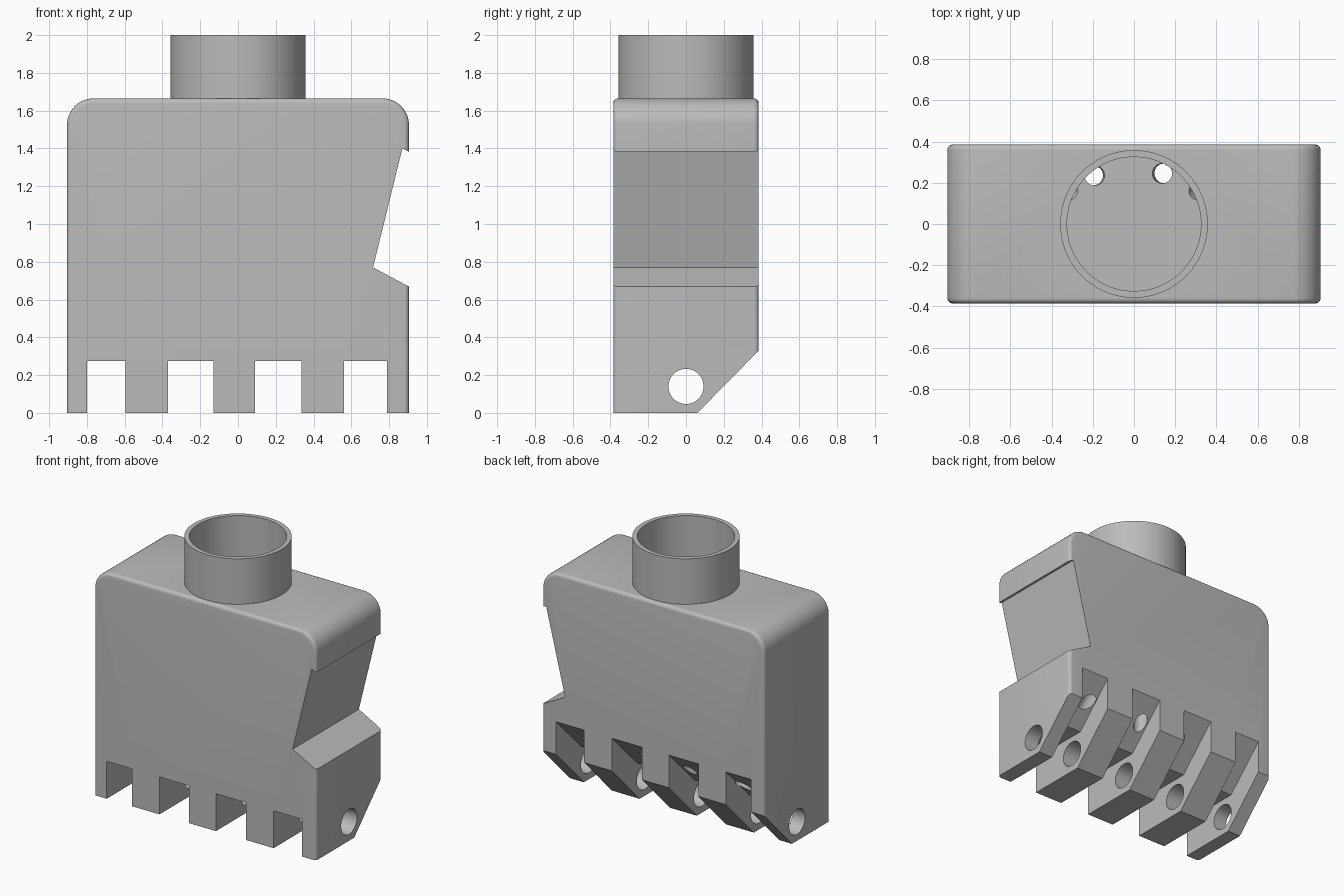
import bpy, bmesh
from math import sin, cos, pi
from mathutils import Vector

if "Cube" in bpy.data.objects:
    bpy.data.objects.remove(bpy.data.objects["Cube"], do_unlink=True)

grey = bpy.data.materials.new("plain grey")
grey.use_nodes = True
grey.diffuse_color = (0.5, 0.5, 0.5, 1)
grey.node_tree.nodes["Principled BSDF"].inputs["Base Color"].default_value = (0.5, 0.5, 0.5, 1)


def make_object(name, bm):
    bmesh.ops.recalc_face_normals(bm, faces=bm.faces)
    mesh = bpy.data.meshes.new(name)
    bm.to_mesh(mesh)
    bm.free()
    mesh.materials.append(grey)
    obj = bpy.data.objects.new(name, mesh)
    bpy.context.collection.objects.link(obj)
    return obj


def prism(name, points, start, depth, fillet=0):
    """Extrude a closed 3D outline, optionally rounding both rims above the base."""
    bm = bmesh.new()
    face = bm.faces.new([bm.verts.new(Vector(p) + Vector(start)) for p in points])
    new = bmesh.ops.extrude_face_region(bm, geom=[face])["geom"]
    bmesh.ops.translate(bm, vec=depth, verts=[v for v in new if isinstance(v, bmesh.types.BMVert)])
    if fillet:
        bm.normal_update()
        rims = [e for e in bm.edges
                if abs(e.verts[0].co.y - e.verts[1].co.y) < 1e-4
                and max(v.co.z for v in e.verts) > 0.01]
        bmesh.ops.bevel(bm, geom=rims, offset=fillet, segments=5, profile=0.5, affect='EDGES')
    return make_object(name, bm)


def rod(name, a, b, radius, sides=48):
    """Cylinder between two points."""
    a, b = Vector(a), Vector(b)
    bm = bmesh.new()
    bmesh.ops.create_cone(bm, cap_ends=True, segments=sides, radius1=radius,
                          radius2=radius, depth=(b - a).length)
    turn = Vector((0, 0, 1)).rotation_difference(b - a).to_matrix().to_4x4()
    bm.transform(turn)
    bmesh.ops.translate(bm, vec=(a + b) / 2, verts=bm.verts)
    return make_object(name, bm)


def combine(target, tool, operation='DIFFERENCE'):
    mod = target.modifiers.new("combine", 'BOOLEAN')
    mod.operation, mod.object, mod.solver = operation, tool, 'EXACT'
    bpy.context.view_layer.objects.active = target
    bpy.ops.object.modifier_apply(modifier=mod.name)
    bpy.data.objects.remove(tool, do_unlink=True)


# Block with rounded upper corners and softened rims
HALF_X, HALF_Y, TOP, R = 0.905, 0.385, 1.665, 0.14
outline = [(-HALF_X, 0, 0), (HALF_X, 0, 0)]
for side, first in ((1, 0), (-1, pi / 2)):
    for i in range(13):
        a = first + i * pi / 24
        outline.append((side * (HALF_X - R) + R * cos(a), 0, TOP - R + R * sin(a)))
body = prism("nozzle_body", outline, (0, -HALF_Y, 0), (0, 2 * HALF_Y, 0), fillet=0.025)

# Angled notch in the side
notch = [(1.1, 0, 1.29), (0.87, 0, 1.4), (0.715, 0, 0.77), (1.1, 0, 0.565)]
combine(body, prism("notch_cutter", notch, (0, -1, 0), (0, 2, 0)))

# Sloped lower back edge
slope = [(0, 0.06, 0), (0, 0.385, 0.33), (0, 0.6, 0.55), (0, 0.6, -0.2), (0, -0.14, -0.2)]
combine(body, prism("slope_cutter", slope, (-1, 0, 0), (2, 0, 0)))

# Slots between the lower teeth, rising towards the back
slot = [(0, -0.6, -0.1), (0, -0.6, 0.275), (0, 0.09, 0.275), (0, 0.385, 0.57),
        (0, 0.6, 0.785), (0, 0.6, -0.1)]
slot_spans = [(-0.80, -0.595), (-0.37, -0.13), (0.09, 0.335), (0.56, 0.79)]
for left, right in slot_spans:
    combine(body, prism("slot_cutter", slot, (left, 0, 0), (right - left, 0, 0)))

# Hinge pin hole through all teeth
combine(body, rod("pin_cutter", (-1.1, 0, 0.14), (1.1, 0, 0.14), 0.093))

# Round collar and its bore
combine(body, rod("collar", (0, 0, 1.5), (0, 0, 2), 0.358, 96), 'UNION')
combine(body, rod("bore_cutter", (0, 0, 0.95), (0, 0, 2.2), 0.325, 96))

# Channels from the bore down to the slots
channels = [((-0.69, 0.25, 0.34), (-0.15, 0.12, 1.25)), ((-0.2, 0.235, 0.3), (-0.19, 0.235, 1.05)),
            ((0.15, 0.245, 0.3), (0.135, 0.245, 1.05)), ((0.67, 0.25, 0.34), (0.15, 0.12, 1.25))]
for low, high in channels:
    combine(body, rod("channel_cutter", low, high, 0.048, 32))

# Smooth the rounded surfaces, keeping hard edges
bpy.ops.object.select_all(action='DESELECT')
body.select_set(True)
bpy.context.view_layer.objects.active = body
bpy.ops.object.shade_smooth_by_angle(angle=pi / 6)
